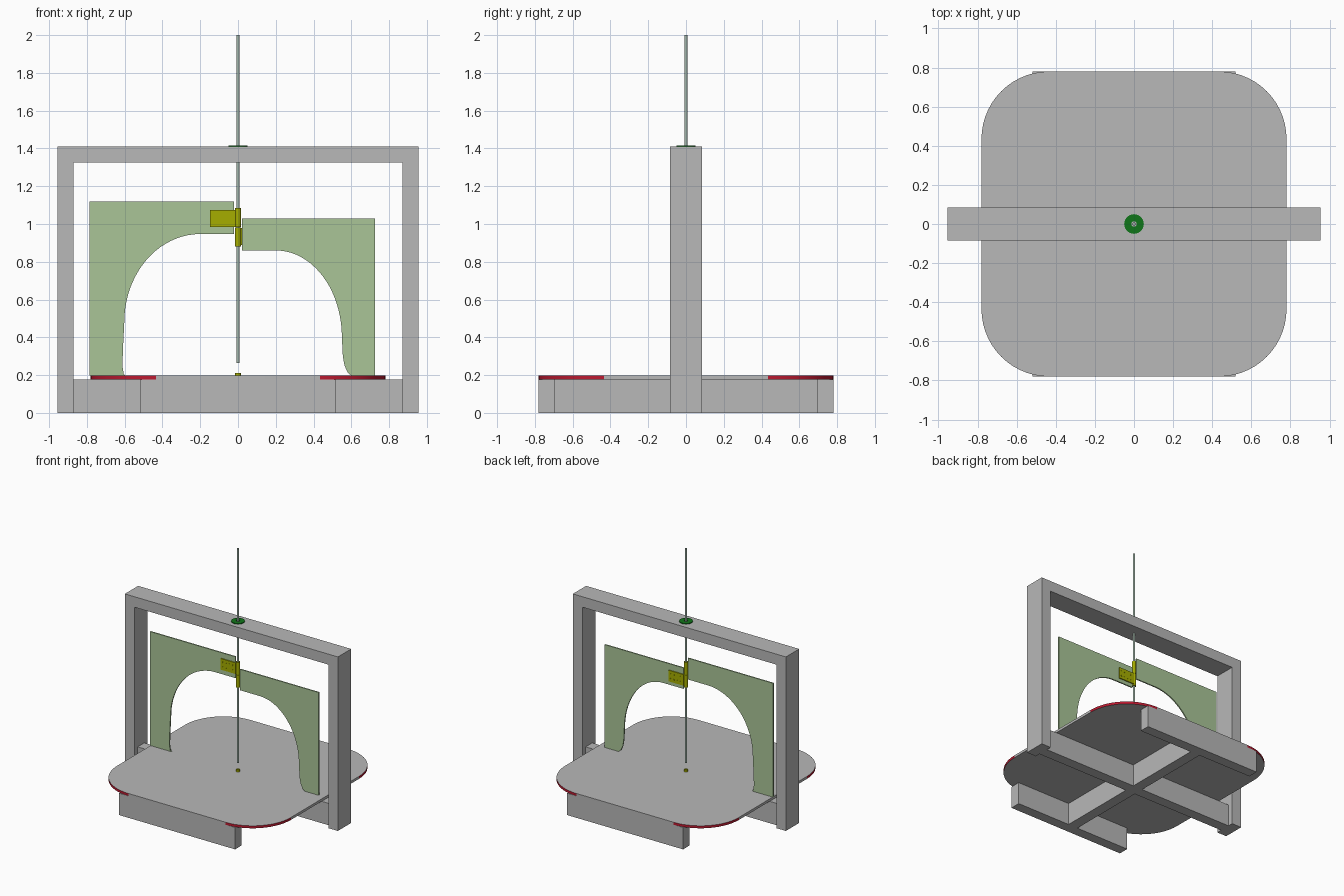
import bpy, bmesh, math
from mathutils import Vector

cube = bpy.data.objects.get("Cube")
if cube:
    bpy.data.objects.remove(cube, do_unlink=True)


def material(name, r, g, b):
    m = bpy.data.materials.new(name)
    m.use_nodes = True
    m.diffuse_color = (r, g, b, 1)
    m.node_tree.nodes["Principled BSDF"].inputs["Base Color"].default_value = (r, g, b, 1)
    return m


GREY = material("light grey", 0.48, 0.48, 0.48)
RED = material("edge red", 0.5, 0.01, 0.03)
LEAF = material("pale green", 0.40, 0.56, 0.31)
STEEL = material("grey green steel", 0.36, 0.47, 0.40)
BRASS = material("yellow brass", 0.38, 0.42, 0.0)
GREEN = material("deep green", 0.005, 0.18, 0.01)


def finish(name, bm, *mats):
    bmesh.ops.recalc_face_normals(bm, faces=bm.faces)
    me = bpy.data.meshes.new(name)
    bm.to_mesh(me)
    bm.free()
    for m in mats:
        me.materials.append(m)
    ob = bpy.data.objects.new(name, me)
    bpy.context.collection.objects.link(ob)
    return ob


def box(name, x, y, z, mat):
    """Box from (min, max) ranges on each axis."""
    bm = bmesh.new()
    bmesh.ops.create_cube(bm, size=1)
    for v in bm.verts:
        v.co = Vector([(r[0] + r[1]) / 2 + c * (r[1] - r[0])
                       for c, r in zip(v.co, (x, y, z))])
    return finish(name, bm, mat)


def extrude(bm, points, offset):
    """Extrude a closed outline by an offset vector."""
    face = bm.faces.new([bm.verts.new(p) for p in points])
    new = bmesh.ops.extrude_face_region(bm, geom=[face])["geom"]
    bmesh.ops.translate(bm, vec=offset,
                        verts=[v for v in new if isinstance(v, bmesh.types.BMVert)])


def smooth(ob):
    bpy.ops.object.select_all(action='DESELECT')
    ob.select_set(True)
    bpy.context.view_layer.objects.active = ob
    bpy.ops.object.shade_smooth_by_angle(angle=math.radians(35))


def tube(name, r, z0, z1, mat, inner=0.0, sides=24):
    """Upright cylinder, hollow when inner is set, turned from a profile."""
    bm = bmesh.new()
    ring = [(inner, z0), (r, z0), (r, z1), (inner, z1)]
    vs = [bm.verts.new((a, 0, z)) for a, z in ring]
    es = [bm.edges.new((vs[i], vs[(i + 1) % 4])) for i in range(4 if inner else 3)]
    bmesh.ops.spin(bm, geom=vs + es, cent=(0, 0, 0), axis=(0, 0, 1),
                   angle=math.tau, steps=sides, use_duplicate=False)
    bmesh.ops.remove_doubles(bm, verts=bm.verts, dist=1e-5)
    ob = finish(name, bm, mat)
    smooth(ob)
    return ob


# Upright frame
T, W, TOP, OUT = 0.085, 0.085, 1.41, 0.955
for side, s in (("left", 1), ("right", -1)):
    box(side + "_post", sorted((s * (OUT - T), s * OUT)), (-W, W), (0, TOP - T), GREY)
box("top_beam", (-OUT, OUT), (-W, W), (TOP - T, TOP), GREY)

# Base: crossing joists and end boards
DECK, HALF = 0.177, 0.78
box("cross_joist", (-OUT + T, OUT - T), (-T / 2, T / 2), (0, DECK), GREY)
for side, s in (("front", -1), ("back", 1)):
    box(side + "_joist", (-T / 2, T / 2), sorted((s * T / 2, s * 0.697)), (0, DECK), GREY)
    box(side + "_board", (-0.52, 0.52), sorted((s * 0.697, s * HALF)), (0, DECK), GREY)

# Rounded platform, red on the curved edges
R, STEPS = 0.345, 14
outline = []
for k, (sx, sy) in enumerate(((1, 1), (-1, 1), (-1, -1), (1, -1))):
    for i in range(STEPS + 1):
        a = (k + i / STEPS) * math.pi / 2
        outline.append((sx * (HALF - R) + R * math.cos(a),
                        sy * (HALF - R) + R * math.sin(a), DECK))
bm = bmesh.new()
extrude(bm, outline, (0, 0, 0.02))
for f in bm.faces:
    c = f.calc_center_median()
    if len(f.verts) == 4 and min(abs(c.x), abs(c.y)) > HALF - R:
        f.material_index = 1
smooth(finish("platform", bm, GREY, RED))


# Arched template panels either side of the rod
def panel(name, s, outer, top, under, foot, arch_start, leg, spring):
    pts = [(0.02, top), (outer, top), (outer, 0.197)] + foot
    rx, rz = leg - arch_start, under - spring
    for i in range(21):
        a = i / 20 * math.pi / 2
        pts.append((arch_start + rx * math.cos(a), spring + rz * math.sin(a)))
    pts.append((0.02, under))
    bm = bmesh.new()
    extrude(bm, [(s * x, -0.005, z) for x, z in pts], (0, 0.01, 0))
    smooth(finish(name, bm, LEAF))


panel("right_panel", -1, 0.785, 1.12, 0.947,
      [(0.595, 0.197), (0.605, 0.205), (0.612, 0.25), (0.608, 0.36)], 0.2, 0.602, 0.48)
panel("left_panel", 1, 0.725, 1.03, 0.86,
      [(0.6, 0.197), (0.58, 0.215), (0.564, 0.25), (0.555, 0.3)], 0.2, 0.55, 0.40)

# Rod, its socket on the platform and the collar on the top beam
tube("rod", 0.008, 0.265, 2.0, STEEL)
tube("rod_socket", 0.015, 0.195, 0.212, BRASS, inner=0.006)
tube("collar", 0.05, TOP - 0.003, TOP + 0.006, GREEN, inner=0.014, sides=32)

# Hinge: two knuckles, two leaves with screws
tube("upper_knuckle", 0.016, 0.983, 1.085, BRASS, inner=0.008)
tube("lower_knuckle", 0.016, 0.88, 0.981, BRASS, inner=0.008)
for side, s, y, z in (("right", -1, -0.009, 0.985), ("left", 1, 0.009, 0.89)):
    box(side + "_hinge_leaf", sorted((s * 0.012, s * 0.148)), (y - 0.004, y + 0.004),
        (z, z + 0.09), BRASS)
    bm = bmesh.new()
    for i in range(4):
        for j in range(2):
            new = bmesh.ops.create_cone(bm, cap_ends=True, segments=10, radius1=0.005,
                                        radius2=0.005, depth=0.004)["verts"]
            for v in new:
                a, b, c = v.co
                v.co = (s * (0.04 + 0.03 * i) + a, y * 1.5 + c, z + 0.025 + 0.04 * j + b)
    finish(side + "_hinge_screws", bm, BRASS)
